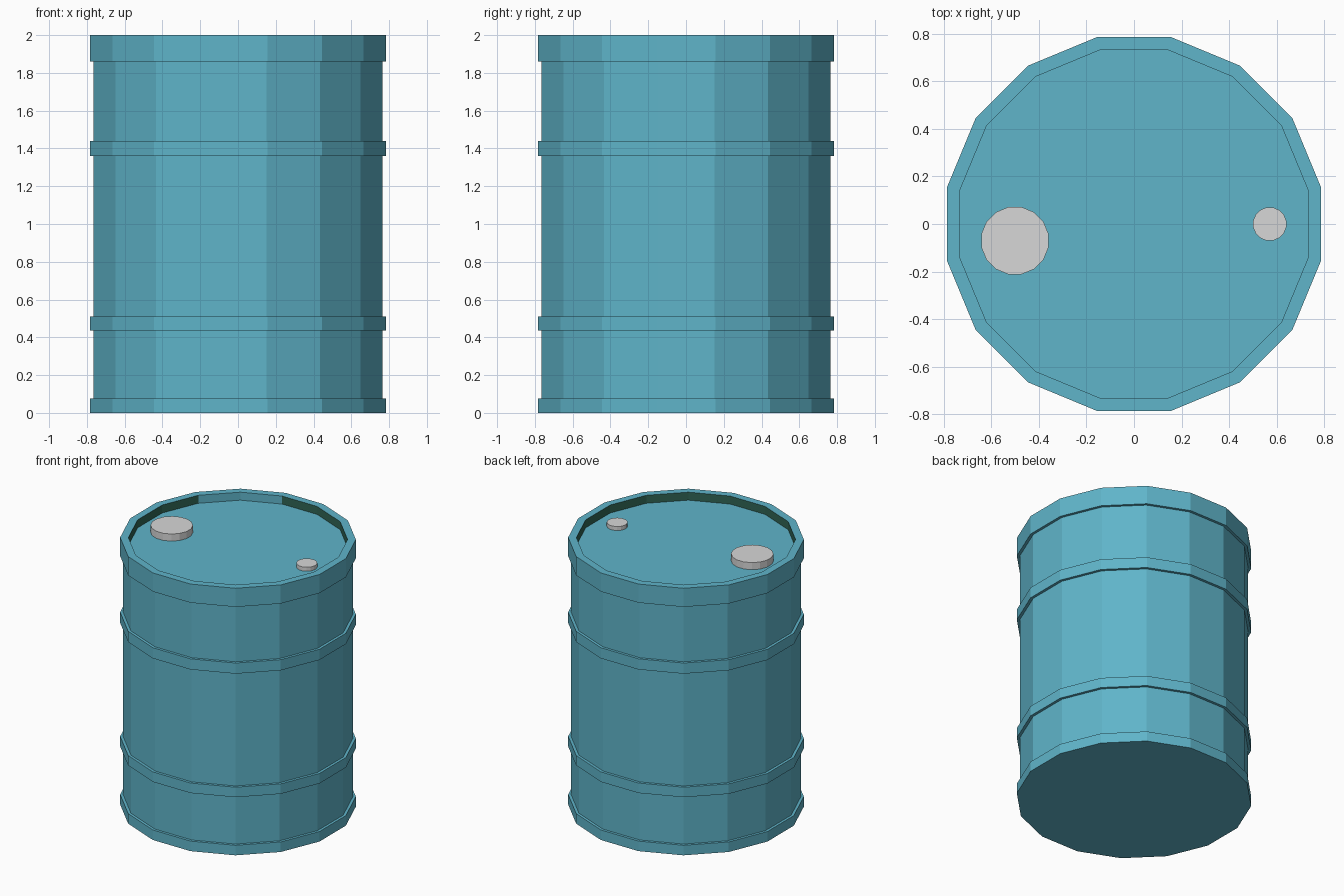
import bpy, bmesh, math

cube = bpy.data.objects.get("Cube")
if cube:
    bpy.data.objects.remove(cube, do_unlink=True)

SIDES = 16


def material(name, rgb):
    mat = bpy.data.materials.new(name)
    mat.use_nodes = True
    mat.diffuse_color = (*rgb, 1)
    mat.node_tree.nodes["Principled BSDF"].inputs["Base Color"].default_value = (*rgb, 1)
    return mat


def lathe(name, profile, mats, location=(0, 0, 0)):
    """Spin a (radius, z) profile into flat facets and cap both ends."""
    bm = bmesh.new()
    rings = []
    for r, z in profile:
        angles = [(i + 0.5) * math.tau / SIDES for i in range(SIDES)]
        rings.append([bm.verts.new((r * math.cos(a), r * math.sin(a), z)) for a in angles])
    for low, high in zip(rings, rings[1:]):
        for i in range(SIDES):
            j = (i + 1) % SIDES
            bm.faces.new((low[i], low[j], high[j], high[i]))
    bm.faces.new(rings[0][::-1])
    bm.faces.new(rings[-1])
    mesh = bpy.data.meshes.new(name)
    bm.to_mesh(mesh)
    bm.free()
    for mat in mats:
        mesh.materials.append(mat)
    obj = bpy.data.objects.new(name, mesh)
    obj.location = location
    bpy.context.collection.objects.link(obj)
    return obj


blue = material("barrel_blue", (0.115, 0.46, 0.59))
green = material("dark_green", (0.03, 0.13, 0.09))
grey = material("cap_grey", (0.68, 0.68, 0.68))

# Drum: stepped wall with four raised bands, then the recessed lid
BAND, WALL, INNER, LID = 0.80, 0.78, 0.744, 1.94
bands = [(0, 0.075), (0.435, 0.51), (1.36, 1.44), (1.86, 2)]
profile = []
for bottom, top in bands:
    if bottom > 0:
        profile.append((WALL, bottom))
    profile += [(BAND, bottom), (BAND, top)]
    if top < 2:
        profile.append((WALL, top))
profile += [(INNER, 2), (INNER, LID)]
drum = lathe("drum", profile, [blue, green])

# Inside of the rim is green, apart from two blue facets at the back left
for face in drum.data.polygons:
    c, n = face.center, face.normal
    if c.z > LID + 0.01 and abs(n.z) < 0.5 and n.x * c.x + n.y * c.y < 0:
        angle = math.degrees(math.atan2(c.y, c.x))
        face.material_index = 0 if 100 < angle < 147 else 1

# Bung caps on the lid
for name, radius, top, x, y in (("large_cap", 0.144, 1.993, -0.5, -0.07),
                                ("small_cap", 0.071, 1.97, 0.57, 0)):
    lathe(name, [(radius, LID - 0.005), (radius, top)], [grey], (x, y, 0))
